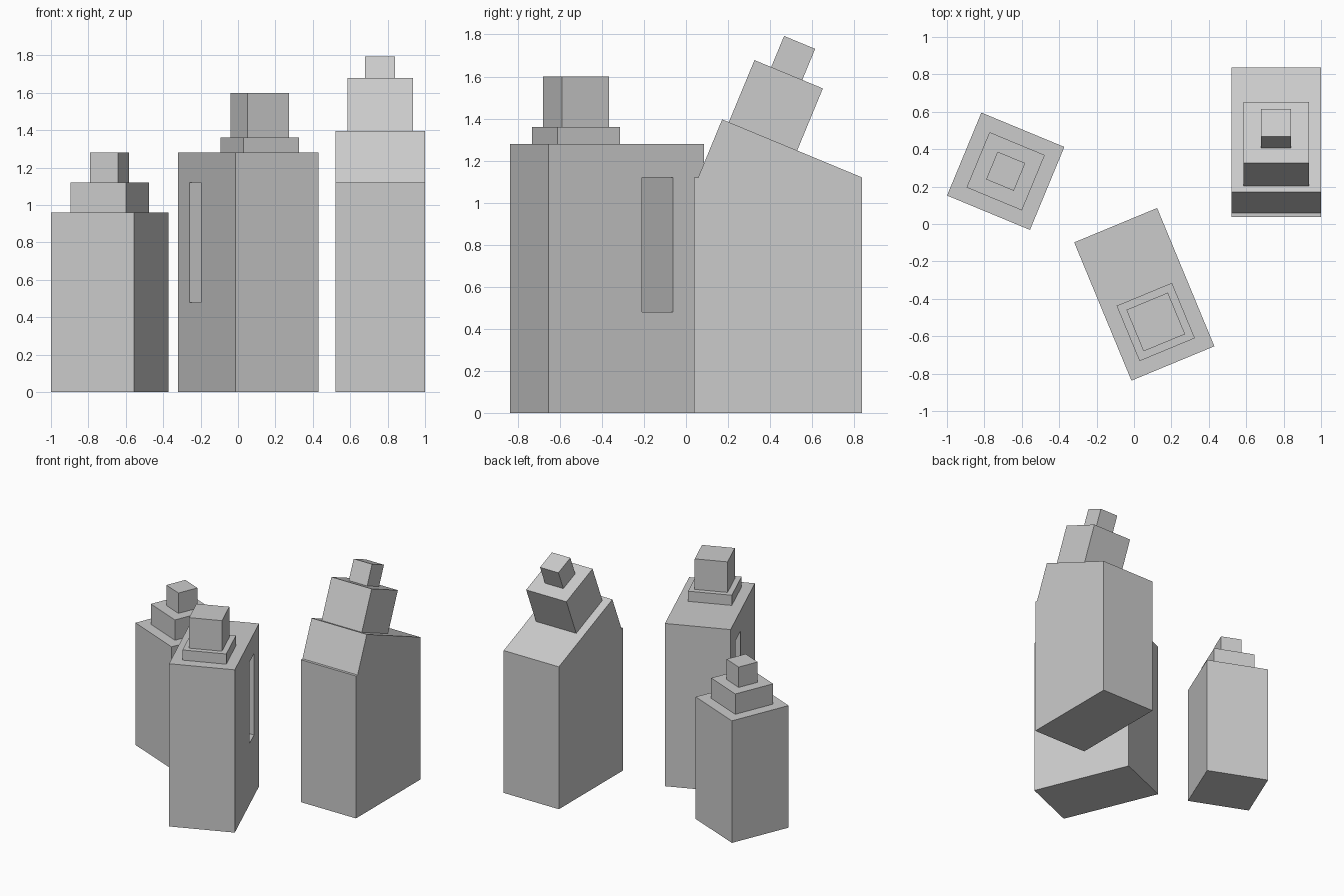
import bpy, bmesh, math
from mathutils import Matrix, Vector

if "Cube" in bpy.data.objects:
    bpy.data.objects.remove(bpy.data.objects["Cube"])

grey = bpy.data.materials.new("plain grey")
grey.diffuse_color = (0.6, 0.6, 0.6, 1)
grey.use_nodes = True
grey.node_tree.nodes["Principled BSDF"].inputs["Base Color"].default_value = grey.diffuse_color
TILT = math.radians(22.5)


def finish(name, bm, frame):
    bmesh.ops.recalc_face_normals(bm, faces=bm.faces)
    mesh = bpy.data.meshes.new(name)
    bm.to_mesh(mesh)
    bm.free()
    mesh.materials.append(grey)
    obj = bpy.data.objects.new(name, mesh)
    obj.matrix_world = frame
    bpy.context.collection.objects.link(obj)
    return obj


def box(name, frame, size, bottom=(0, 0, 0)):
    """Box with its bottom face centred on a point of the given frame."""
    bm = bmesh.new()
    bmesh.ops.create_cube(bm, size=1)
    bmesh.ops.scale(bm, vec=size, verts=bm.verts)
    bmesh.ops.translate(bm, vec=Vector(bottom) + Vector((0, 0, size[2] / 2)), verts=bm.verts)
    return finish(name, bm, frame)


def frame_at(x, y, z=0, angle=0, axis='Z'):
    return Matrix.Translation((x, y, z)) @ Matrix.Rotation(angle, 4, axis)


# Small bottle: three stacked square blocks
small = frame_at(-0.686, 0.282, 0, -TILT)
box("small_bottle_body", small, (0.48, 0.48, 0.96))
box("small_bottle_neck", small, (0.32, 0.32, 0.16), (0, 0, 0.96))
box("small_bottle_cap", small, (0.16, 0.16, 0.16), (0, 0, 1.12))

# Handled bottle: tall body with a slot right through it, cap near the front
tall = frame_at(0.055, -0.376, 0, TILT)
body = box("handled_bottle_body", tall, (0.48, 0.80, 1.28))
cutter = box("handle_slot_cutter", tall, (0.8, 0.16, 0.64), (0, 0.16, 0.48))
cutter.hide_render = True
cut = body.modifiers.new("handle_slot", 'BOOLEAN')
cut.operation = 'DIFFERENCE'
cut.solver = 'EXACT'
cut.object = cutter
bpy.context.view_layer.objects.active = body
bpy.ops.object.modifier_apply(modifier=cut.name)
bpy.data.objects.remove(cutter)
box("handled_bottle_collar", tall, (0.32, 0.32, 0.08), (0, -0.16, 1.28))
box("handled_bottle_cap", tall, (0.24, 0.24, 0.24), (0, -0.16, 1.36))

# Slanted bottle: straight body
box("slanted_bottle_body", frame_at(0.76, 0.4375), (0.48, 0.80, 1.12))

# Slanted shoulder: triangular side profile extruded across the width
bm = bmesh.new()
profile = [(0.058, 1.12), (0.8375, 1.12), (0.172, 1.396)]
face = bm.faces.new([bm.verts.new((-0.24, y, z)) for y, z in profile])
side = bmesh.ops.extrude_face_region(bm, geom=[face])["geom"]
bmesh.ops.translate(bm, vec=(0.48, 0, 0), verts=[v for v in side if isinstance(v, bmesh.types.BMVert)])
finish("slanted_bottle_shoulder", bm, frame_at(0.76, 0))

# Neck and cap stand square on the slanted shoulder
slant = frame_at(0.76, 0.366, 1.315, -TILT, 'X')
box("slanted_bottle_neck", slant, (0.35, 0.352, 0.32))
box("slanted_bottle_cap", slant, (0.16, 0.16, 0.16), (0, -0.01, 0.32))
